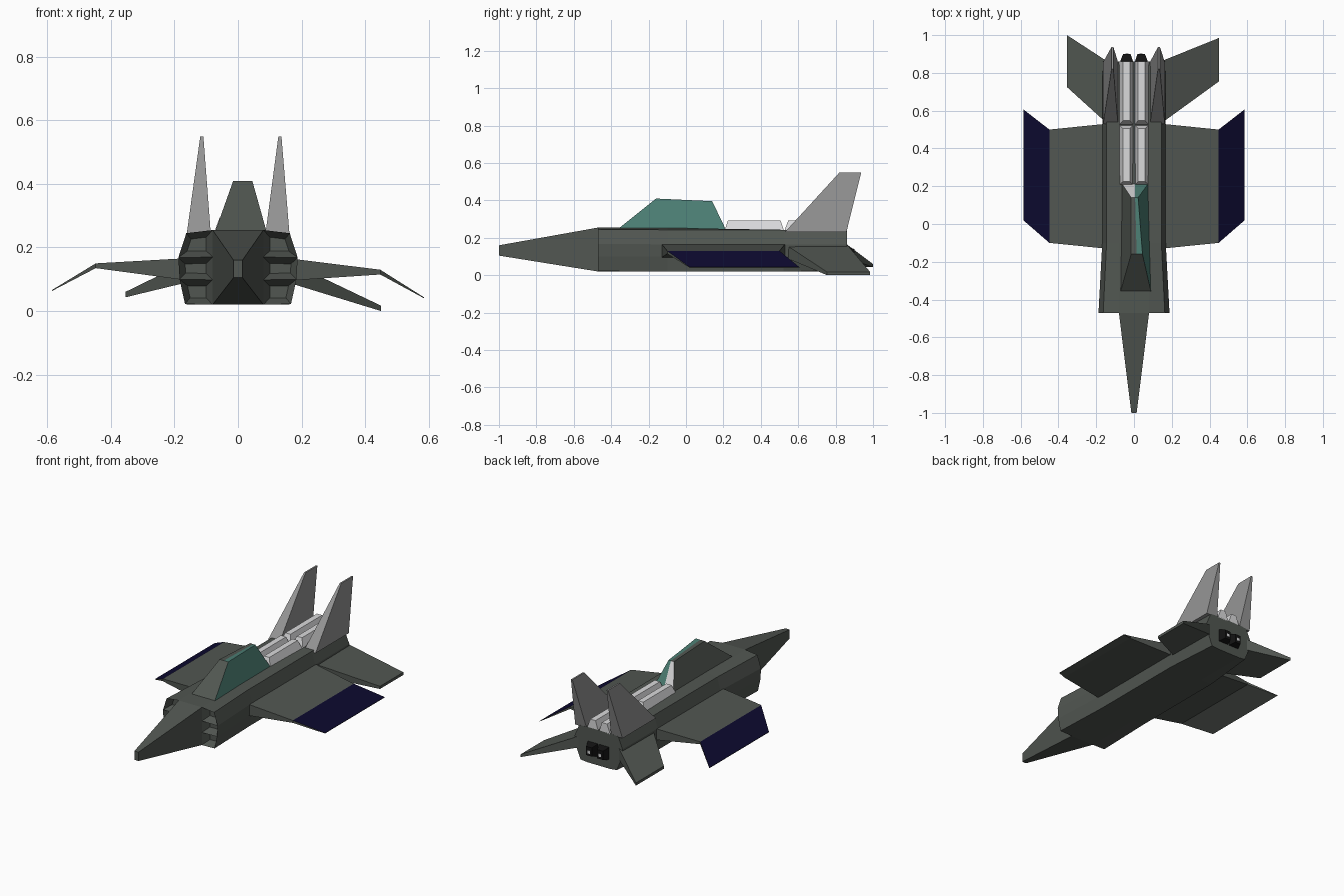
import bpy, bmesh

if "Cube" in bpy.data.objects:
    bpy.data.objects.remove(bpy.data.objects["Cube"])


def material(name, r, g, b):
    m = bpy.data.materials.new(name)
    m.diffuse_color = (r, g, b, 1)
    m.use_nodes = True
    m.node_tree.nodes["Principled BSDF"].inputs["Base Color"].default_value = m.diffuse_color
    return m


GREY = material("hull grey", .083, .094, .083)
FIN = material("fin grey", .30, .30, .30)
LIGHT = material("pale metal", .70, .70, .71)
TEAL = material("teal glass", .072, .21, .175)
NAVY = material("navy panel", .004, .003, .03)
BLACK = material("exhaust black", .006, .006, .006)


def build(name, verts, faces, mats):
    """Mesh object; mats holds one material per face."""
    me = bpy.data.meshes.new(name)
    me.from_pydata(verts, [], faces)
    slots = list(dict.fromkeys(mats))
    for m in slots:
        me.materials.append(m)
    for p, m in zip(me.polygons, mats):
        p.material_index = slots.index(m)
    bm = bmesh.new()
    bm.from_mesh(me)
    bmesh.ops.recalc_face_normals(bm, faces=bm.faces)
    bm.to_mesh(me)
    bm.free()
    ob = bpy.data.objects.new(name, me)
    bpy.context.collection.objects.link(ob)
    return ob


def prism(name, low, high, mats):
    """Solid between two quads; faces: low, high, then the four sides."""
    faces = [(0, 1, 2, 3), (4, 5, 6, 7)]
    faces += [(i, (i + 1) % 4, (i + 1) % 4 + 4, i + 4) for i in range(4)]
    if not isinstance(mats, list):
        mats = [mats] * 6
    return build(name, low + high, faces, mats)


def rect(x0, x1, y0, y1, z):
    return [(x0, y0, z), (x1, y0, z), (x1, y1, z), (x0, y1, z)]


# Fuselage: 12-sided loft, with a nose cone growing from the inner front loop
def ring(y, half):
    right = [(x, y, z) for x, z in half]
    return right + [(-x, y, z) for x, y, z in reversed(right)]


front = [(.08, .255), (.163, .245), (.188, .168), (.184, .10), (.167, .022), (.08, .02)]
mid = [(.08, .253), (.145, .243), (.168, .165), (.166, .10), (.155, .02), (.08, .02)]
rear = [(.08, .24), (.135, .236), (.165, .165), (.16, .11), (.125, .025), (.08, .02)]
stations = [(-.47, front), (-.10, mid), (.52, [(x, min(z, .243)) for x, z in mid]), (.86, rear)]
verts, faces = [], []
for y, half in stations:
    verts += ring(y, half)
for s in range(len(stations) - 1):
    for i in range(12):
        j = (i + 1) % 12
        faces.append((s * 12 + i, s * 12 + j, s * 12 + 12 + j, s * 12 + 12 + i))
faces.append(tuple(range(36, 48)))
# inner front points sit beside the intakes
n = len(verts)
verts += [(.08, -.47, .17), (.08, -.47, .098), (-.08, -.47, .098), (-.08, -.47, .17)]
inner = [0, n, n + 1, 5, 6, n + 2, n + 3, 11]
# nose tip
t = len(verts)
verts += ring(-1, [(.014, .16), (.014, .142), (.014, .123), (.014, .105)])
for i in range(8):
    j = (i + 1) % 8
    faces.append((inner[i], inner[j], t + j, t + i))
faces.append(tuple(range(t, t + 8)))
# intake faces, three a side
first_intake = len(faces)
for a, b in ((inner[:4], [1, 2, 3, 4]), ([11, n + 3, n + 2, 6], [10, 9, 8, 7])):
    for k in range(3):
        faces.append((a[k], b[k], b[k + 1], a[k + 1]))
hull = build("fuselage", verts, faces, [GREY] * len(faces))
bm = bmesh.new()
bm.from_mesh(hull.data)
bm.faces.ensure_lookup_table()
bmesh.ops.inset_individual(bm, faces=bm.faces[first_intake:first_intake + 6],
                           thickness=.02, depth=-.05, use_even_offset=True)
bm.to_mesh(hull.data)
bm.free()

# Canopy: plain left half and glazed right half
prism("canopy_left",
      [(-.072, -.36, .25), (.01, -.36, .25), (.006, .215, .24), (-.065, .215, .24)],
      [(-.015, -.16, .41), (.014, -.16, .41), (.006, .14, .396), (-.015, .14, .396)],
      [GREY, GREY, GREY, GREY, LIGHT, GREY])
prism("canopy_right",
      [(.01, -.36, .25), (.09, -.36, .25), (.076, .215, .24), (.006, .215, .24)],
      [(.014, -.16, .41), (.045, -.16, .41), (.022, .14, .396), (.006, .14, .396)],
      [GREY, TEAL, GREY, TEAL, TEAL, TEAL])

# side, wing tip z, panel tip z, tailplane tip (x, y0, y1, z)
sides = [("right", 1, .115, .04, (.45, .755, .985, .0)),
         ("left", -1, .135, .063, (.355, .725, 1.0, .043))]
for side, s, wz, pz, (tx, ty0, ty1, tz) in sides:
    # Inner wing
    def chord(x, y0, y1, z, h):
        return [(s * x, y0, z), (s * x, y1, z), (s * x, y1, z + h), (s * x, y0, z + h)]

    prism(side + "_wing", chord(.15, -.13, .53, .095, .072),
          chord(.448, -.10, .50, wz, .015), GREY)
    # Drooped tip, navy on its upper face
    prism(side + "_wing_tip", chord(.448, -.10, .50, wz, .015),
          chord(.586, .02, .607, pz, .003), [GREY, GREY, GREY, GREY, NAVY, GREY])
    # Tailplane
    prism(side + "_tailplane", chord(.14, .53, .86, .095, .07),
          chord(tx, ty0, ty1, tz, .017), GREY)
    # Upright fin, a wedge with a thin top
    fx = .132 if s > 0 else .114
    prism(side + "_fin", rect(s * .085, s * .163, .53, .858, .232),
          rect(s * (fx - .005), s * (fx + .005), .82, .937, .549), FIN)
    # Spine pods
    for label, y0, y1, e in (("front", .205, .525, .02), ("rear", .525, .86, .022)):
        end = y1 if label == "rear" else y1 - e
        prism(f"{side}_{label}_pod", rect(s * .003, s * .08, y0, y1, .235),
              rect(s * .022, s * .058, y0 + e, end, .294), LIGHT)
    # Exhaust with a pale core
    prism(side + "_exhaust",
          [(s * x, .855, z) for x, z in ((.003, .075), (.075, .075), (.075, .155), (.003, .155))],
          [(s * x, .90, z) for x, z in ((.018, .085), (.058, .085), (.058, .14), (.018, .14))],
          BLACK)
    prism(side + "_exhaust_core", rect(s * .03, s * .046, .896, .903, .10),
          rect(s * .03, s * .046, .896, .903, .118), LIGHT)
